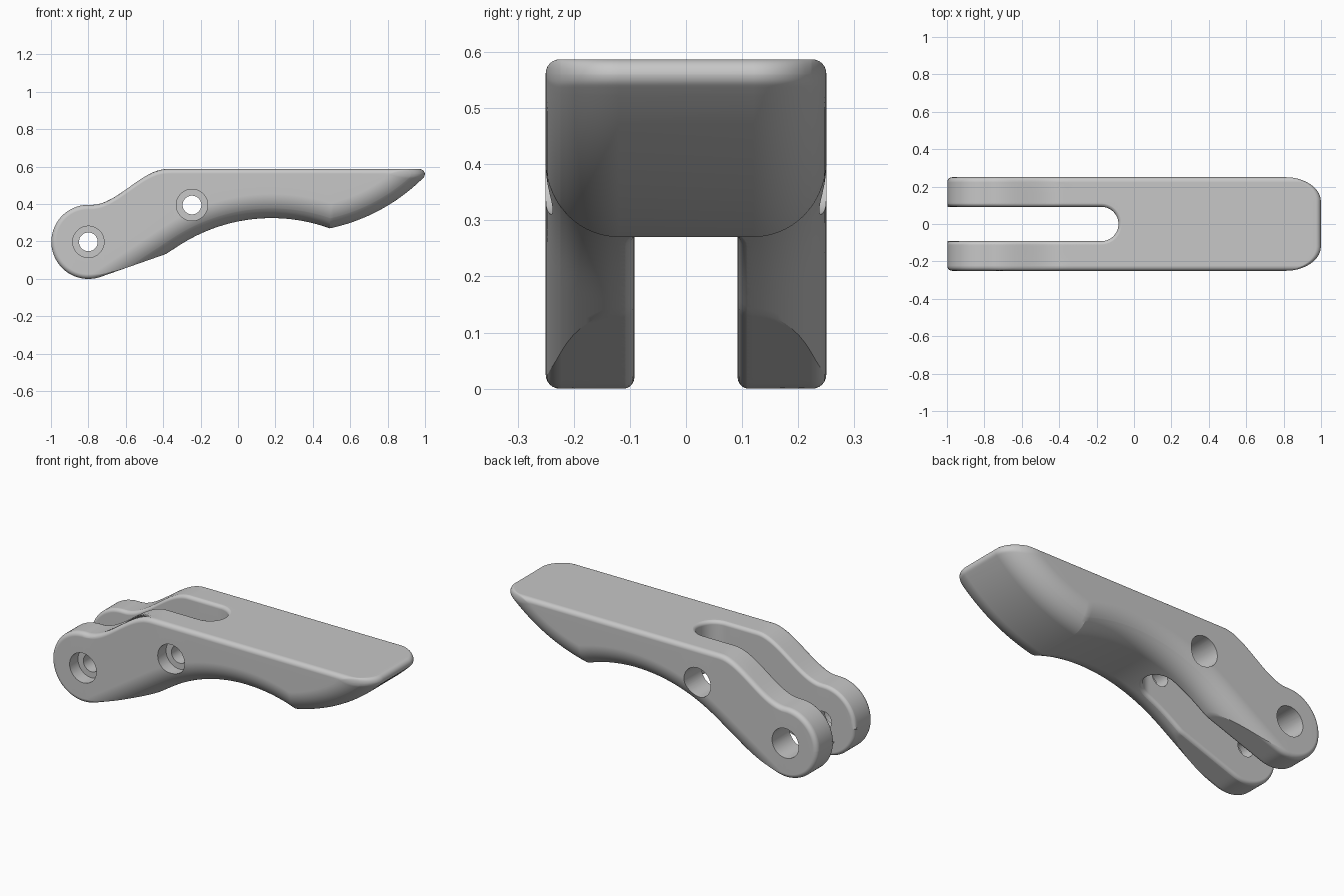
import bpy, bmesh, math
from mathutils import Matrix

if "Cube" in bpy.data.objects:
    bpy.data.objects.remove(bpy.data.objects["Cube"])

HALF, FILLET, RIM = 0.25, 0.13, 0.025       # half width, underside fillet, edge rounding
PIVOT_X, PIVOT_Z, PIVOT_R = -0.8, 0.198, 0.198
BELLY_X, BELLY_Z = 0.285, 1.249             # centre of the unit arc under the tip
TOP, NOSE = 0.587, 0.027
QUARTER = math.pi / 2


def root(value):
    return math.sqrt(max(value, 1e-6))


def round_off(y, r):
    """Inward offset of a rounded edge of radius r at side position y."""
    return r - math.sqrt(max(r * r - max(abs(y) - HALF + r, 0) ** 2, 0))


def solve(f, lo, hi):
    up = f(hi) > 0
    for _ in range(40):
        mid = (lo + hi) / 2
        if (f(mid) > 0) == up:
            hi = mid
        else:
            lo = mid
    return lo


# Side profile, each curve offset inward by an amount
def hollow(x, d):
    r = 0.91 + d
    start = 0.18 - 0.551 * r
    if x < start:                            # straight run towards the pivot
        return 0.835 * r - 0.585 + 0.66 * (x - start)
    return root(r * r - (x - 0.18) ** 2) - 0.585


def belly(x, d):
    return BELLY_Z - root((1 - d) ** 2 - (x - BELLY_X) ** 2)


def shank(x, rim):
    r = PIVOT_R - rim
    if x < PIVOT_X + 0.33 * r:
        return PIVOT_Z - root(r * r - (x - PIVOT_X) ** 2)
    return 0.135 + 0.35 * (x + 0.38) + 1.06 * rim


class Profile:
    """Side outline with its rim and underside pulled in."""

    def __init__(self, rim, d):
        self.rim, self.d = rim, d
        self.a = solve(lambda x: hollow(x, d) - shank(x, rim), -0.795, -0.2)
        self.b = solve(lambda x: hollow(x, d) - belly(x, d), 0.3, 0.75)
        # Nose arc touching both the top and the belly arc
        self.r = NOSE - rim
        self.nz = TOP - rim - self.r
        reach = 1 - d - self.r
        self.nx = BELLY_X + root(reach ** 2 - (BELLY_Z - self.nz) ** 2)
        self.touch = BELLY_X + (self.nx - BELLY_X) * (1 - d) / reach

    def nose(self, x):
        return root(self.r ** 2 - (x - self.nx) ** 2)

    def bottom(self, x):
        if x < self.a:
            return shank(x, self.rim)
        if x < self.b:
            return hollow(x, self.d)
        return belly(x, self.d) if x < self.touch else self.nz - self.nose(x)

    def top(self, x):
        if x < PIVOT_X:
            return PIVOT_Z + root((PIVOT_R - self.rim) ** 2 - (x - PIVOT_X) ** 2)
        if x > self.nx:
            return self.nz + self.nose(x)
        t = min(max((x + 0.78) / 0.4, 0), 1)
        neck = PIVOT_Z + PIVOT_R
        return neck + (TOP - neck) * t * t * (3 - 2 * t) - self.rim


def loft(name, rings):
    """Bridge closed rings; cap both ends with strips across the ring."""
    bm = bmesh.new()
    vs = [[bm.verts.new(p) for p in ring] for ring in rings]
    n = len(vs[0])
    for r0, r1 in zip(vs, vs[1:]):
        for i in range(n):
            j = (i + 1) % n
            bm.faces.new((r0[i], r0[j], r1[j], r1[i]))
    for ring in (vs[0], vs[-1]):
        for i in range(n // 2 - 1):
            bm.faces.new((ring[i], ring[i + 1], ring[n - 2 - i], ring[n - 1 - i]))
    return finish(name, bm)


def finish(name, bm):
    bmesh.ops.recalc_face_normals(bm, faces=bm.faces)
    mesh = bpy.data.meshes.new(name)
    bm.to_mesh(mesh)
    bm.free()
    obj = bpy.data.objects.new(name, mesh)
    bpy.context.collection.objects.link(obj)
    return obj


# Lever body: side profiles lofted across the width
def body_ring(y):
    p = Profile(round_off(y, RIM), round_off(y, FILLET))
    r = PIVOT_R - p.rim
    xs = [PIVOT_X - r * math.cos(QUARTER * i / 20) for i in range(20)]
    xs += [PIVOT_X + (p.a - PIVOT_X) * i / 24 for i in range(24)]
    xs += [p.a + (p.b - p.a) * i / 56 for i in range(56)]
    xs += [p.b + (p.nx - p.b) * i / 24 for i in range(24)]
    xs += [p.nx + p.r * math.sin(QUARTER * i / 8) for i in range(9)]
    return [(x, y, p.top(x)) for x in xs] + [(x, y, p.bottom(x)) for x in xs[::-1]]


side = [HALF - FILLET + FILLET * math.sin(math.radians(6.5 * i)) for i in range(9)]
side += [HALF - RIM + RIM * math.sin(math.radians(15 * i)) for i in range(7)]
body = loft("lever_body", [body_ring(y) for y in [-s for s in side[::-1]] + [0] + side])


# Slot cutter: follows the top and bottom with a flared, rounded rim
def slot_ring(w, h, is_top):
    p = Profile(h, h)
    hw, xc = 0.092 + w, -0.175
    xs = [-1.03] + [PIVOT_X - 0.2 * math.cos(QUARTER * i / 20) for i in range(20)]
    xs += [PIVOT_X + (xc - PIVOT_X) * i / 40 for i in range(40)]
    plan = [(x, -hw) for x in xs]
    for i in range(24):
        t = math.pi * (i / 23 - 0.5)
        plan.append((xc + hw * math.cos(t), hw * math.sin(t)))
    plan += [(x, hw) for x in xs[::-1]]
    gap = 0.1 * (0.021 - h)                  # keeps rings apart past the round end
    ring = []
    for x, y in plan:
        z = p.top(x) if is_top else p.bottom(x)
        if x < PIVOT_X:
            z = max(z, PIVOT_Z + gap) if is_top else min(z, PIVOT_Z - gap)
        ring.append((x, y, z))
    return ring


flare = []
for i in range(6):
    t = math.radians(15 * i)
    flare.append((0.02 * (1 - math.cos(t)), 0.02 * (1 - math.sin(t))))
flare.append((flare[-1][0] + 0.05 * math.sin(t), flare[-1][1] - 0.05 * math.cos(t)))
flare.append((flare[-1][0], -0.1))
cutters = [loft("slot_cutter", [slot_ring(w, h, False) for w, h in flare[::-1]]
                + [slot_ring(w, h, True) for w, h in flare])]


# Pin holes: recessed on the front arm, wide on the back arm
def pin_cutter(x, z, r, y0, y1):
    bm = bmesh.new()
    place = Matrix.Translation((x, (y0 + y1) / 2, z)) @ Matrix.Rotation(QUARTER, 4, 'X')
    bmesh.ops.create_cone(bm, cap_ends=True, segments=48, radius1=r, radius2=r,
                          depth=y1 - y0, matrix=place)
    return finish("pin_cutter", bm)


for x, z in ((PIVOT_X, PIVOT_Z), (-0.246, 0.395)):
    cutters += [pin_cutter(x, z, 0.05, -0.3, 0.01), pin_cutter(x, z, 0.084, -0.3, -0.175),
                pin_cutter(x, z, 0.084, 0, 0.3)]

for cutter in cutters:
    cutter.hide_render = True
    mod = body.modifiers.new("cut", 'BOOLEAN')
    mod.operation, mod.solver, mod.object = 'DIFFERENCE', 'EXACT', cutter
bpy.context.view_layer.update()
cut_mesh = bpy.data.meshes.new_from_object(body.evaluated_get(bpy.context.evaluated_depsgraph_get()))
body.modifiers.clear()
body.data = cut_mesh
for cutter in cutters:
    bpy.data.objects.remove(cutter)

# Material and shading
grey = bpy.data.materials.new("plain_grey")
grey.use_nodes = True
colour = (0.57, 0.57, 0.57, 1)
grey.diffuse_color = colour
grey.node_tree.nodes["Principled BSDF"].inputs["Base Color"].default_value = colour
body.data.materials.clear()
body.data.materials.append(grey)

for obj in bpy.context.selected_objects:
    obj.select_set(False)
body.select_set(True)
bpy.context.view_layer.objects.active = body
bpy.ops.object.shade_smooth_by_angle(angle=math.radians(22))
weighted = body.modifiers.new("even_shading", 'WEIGHTED_NORMAL')
weighted.keep_sharp = True
